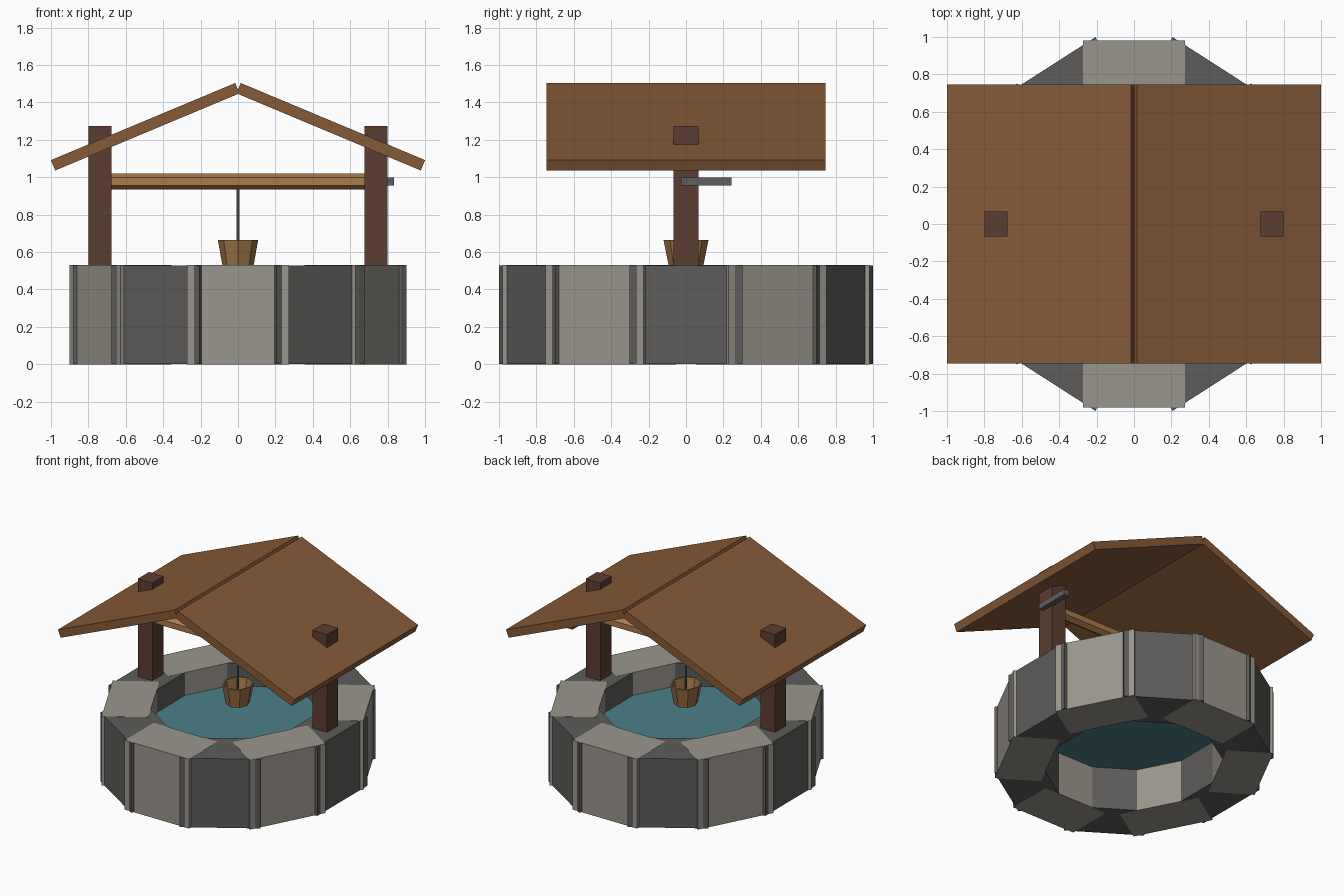
import bpy, bmesh, math
from mathutils import Matrix, Vector

if "Cube" in bpy.data.objects:
    bpy.data.objects.remove(bpy.data.objects["Cube"])

SX = 0.9  # the well is slightly narrower across x


def srgb(h):
    c = [int(h[i:i + 2], 16) / 255 for i in (0, 2, 4)]
    return [v / 12.92 if v <= 0.04045 else ((v + 0.055) / 1.055) ** 2.4 for v in c] + [1]


def material(name, h):
    m = bpy.data.materials.new(name)
    m.diffuse_color = srgb(h)
    m.use_nodes = True
    m.node_tree.nodes["Principled BSDF"].inputs["Base Color"].default_value = m.diffuse_color
    return m


LIGHT = material("light_stone", "9A968D")
DARK = material("dark_stone", "5D5C5B")
ROOF = material("roof_wood", "865A37")
POST = material("dark_wood", "5C3D31")
BEAM = material("beam_wood", "AD7A49")
BUCKET = material("bucket_wood", "9E7547")
METAL = material("grey_metal", "606062")
WATER = material("water_blue", "4C7F8A")


def finish(name, bm, mat):
    bmesh.ops.recalc_face_normals(bm, faces=bm.faces)
    me = bpy.data.meshes.new(name)
    bm.to_mesh(me)
    bm.free()
    me.materials.append(mat)
    ob = bpy.data.objects.new(name, me)
    bpy.context.collection.objects.link(ob)
    return ob


def add_box(bm, lo, hi, mat4=Matrix()):
    lo, hi = Vector(lo), Vector(hi)
    m = mat4 @ Matrix.Translation((lo + hi) / 2) @ Matrix.Diagonal((*(hi - lo), 1))
    bmesh.ops.create_cube(bm, size=1, matrix=m)


def box(name, lo, hi, mat, mat4=Matrix()):
    bm = bmesh.new()
    add_box(bm, lo, hi, mat4)
    return finish(name, bm, mat)


def rod(name, r, length, sides, mat, mat4):
    bm = bmesh.new()
    bmesh.ops.create_cone(bm, cap_ends=True, segments=sides, radius1=r, radius2=r,
                          depth=length, matrix=mat4)
    return finish(name, bm, mat)


# Ring of twelve overlapping stone blocks, alternating dark and light
squash = Matrix.Diagonal((SX, 1, 1, 1))
for name, mat, first, gap in (("dark_stones", DARK, 0, 0.001), ("light_stones", LIGHT, 1, 0)):
    bm = bmesh.new()
    for k in range(first, 12, 2):
        turn = Matrix.Rotation(math.radians(30 * k), 4, 'Z')
        add_box(bm, (0.63, -0.302, gap), (0.98, 0.302, 0.53 - gap), squash @ turn)
    finish(name, bm, mat)

# Water inside the ring
rod("water", 0.67, 0.03, 24, WATER, squash @ Matrix.Translation((0, 0, 0.34)))

# Posts and sloping roof panels on both sides
for side, s in (("left", -1), ("right", 1)):
    x = 0.738 * s
    box(side + "_post", (x - 0.062, -0.068, 0.45), (x + 0.062, 0.068, 1.275), POST)
    tilt = Matrix.Translation((0.496 * s, 0, 1.27)) @ Matrix.Rotation(math.radians(22.7) * s, 4, 'Y')
    box(side + "_roof", (-0.534, -0.747, -0.03), (0.534, 0.747, 0.03), ROOF, tilt)

# Six-sided winding beam, with a flat top and an edge facing the front
hexagon = Matrix.Translation((0, 0, 0.977)) @ Matrix.Rotation(math.pi / 2, 4, 'Y') \
    @ Matrix.Rotation(math.pi / 2, 4, 'Z')
rod("beam", 0.043, 1.40, 6, BEAM, hexagon)

# Crank handle outside the right post
box("handle", (0.79, -0.027, 0.955), (0.835, 0.243, 0.999), METAL)

# Rope
rod("rope", 0.008, 0.34, 6, METAL, Matrix.Translation((0, 0, 0.79)))

# Open tapered bucket: outer wall, rim, inner wall and floor
bm = bmesh.new()
rings = []
for r, z in ((0.09, 0.515), (0.12, 0.665), (0.108, 0.665), (0.081, 0.53)):
    rings.append([bm.verts.new((SX * r * math.cos(k * math.pi / 4),
                                r * math.sin(k * math.pi / 4), z)) for k in range(8)])
for a, b in zip(rings, rings[1:]):
    for k in range(8):
        j = (k + 1) % 8
        bm.faces.new((a[k], a[j], b[j], b[k]))
bm.faces.new(rings[0])
bm.faces.new(rings[-1])
finish("bucket", bm, BUCKET)
